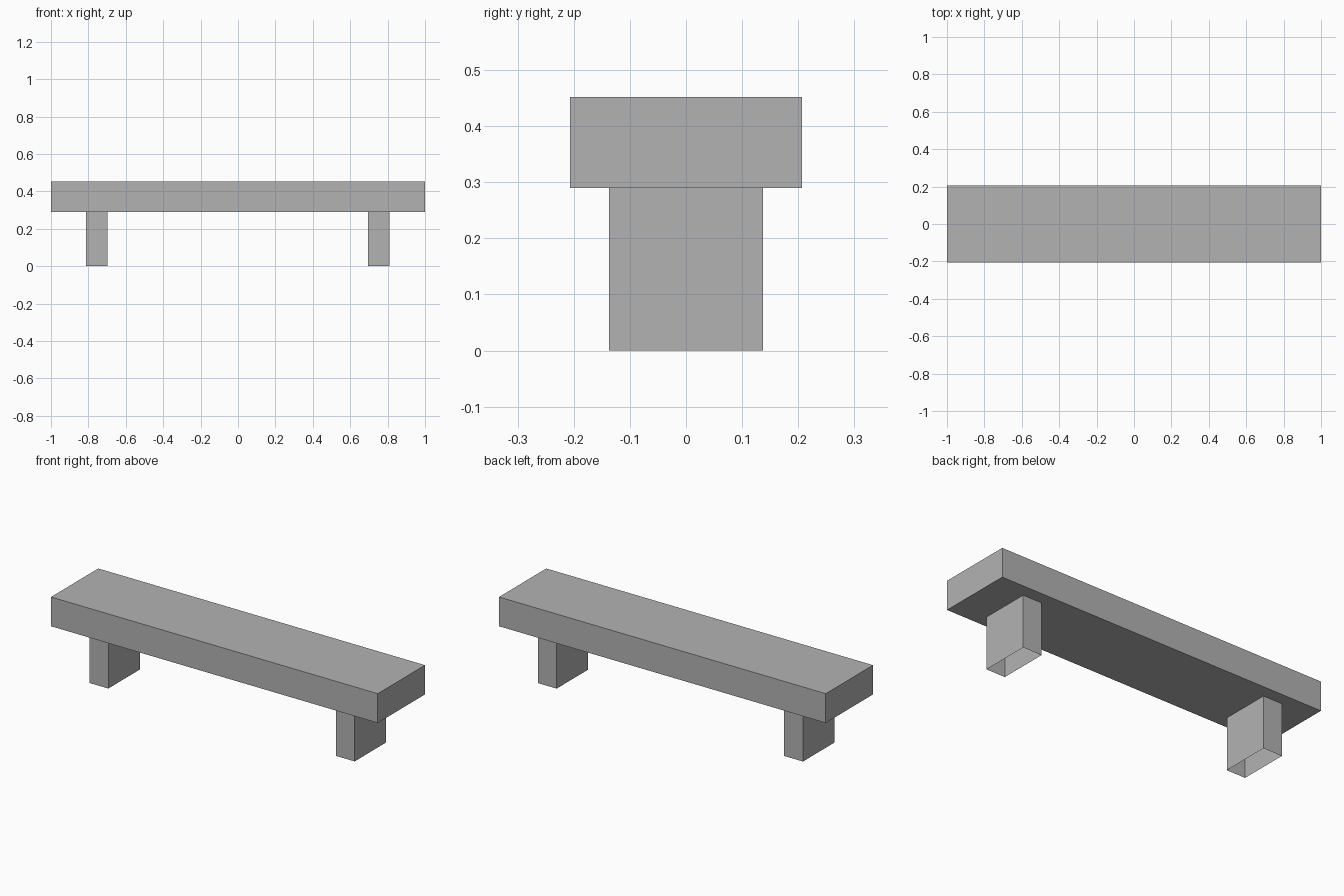
import bpy
import bmesh
from mathutils import Matrix, Vector

cube = bpy.data.objects.get("Cube")
if cube:
    bpy.data.objects.remove(cube, do_unlink=True)

# Single plain grey
grey = bpy.data.materials.new("plain grey")
grey.use_nodes = True
colour = (0.45, 0.45, 0.45, 1)
grey.diffuse_color = colour
grey.node_tree.nodes["Principled BSDF"].inputs["Base Color"].default_value = colour


def box(name, size, centre, capped=True):
    """Box of a given size; uncapped boxes are open tubes along z."""
    bm = bmesh.new()
    bmesh.ops.create_cube(bm, size=1, matrix=Matrix.Diagonal((*size, 1)))
    if not capped:
        bm.normal_update()
        caps = [f for f in bm.faces if abs(f.normal.z) > 0.5]
        bmesh.ops.delete(bm, geom=caps, context="FACES_ONLY")
    mesh = bpy.data.meshes.new(name)
    bm.to_mesh(mesh)
    bm.free()
    mesh.materials.append(grey)
    obj = bpy.data.objects.new(name, mesh)
    obj.location = Vector(centre)
    bpy.context.collection.objects.link(obj)
    return obj


leg_height = 0.29
seat_height = 0.162

# Thick seat slab
box("seat", (2, 0.413, seat_height), (0, 0, leg_height + seat_height / 2))

# Hollow legs, open at the floor and closed above by the seat
for side, x in (("left", 0.753), ("right", -0.755)):
    box(side + "_leg", (0.115, 0.275, leg_height), (x, 0, leg_height / 2), capped=False)
